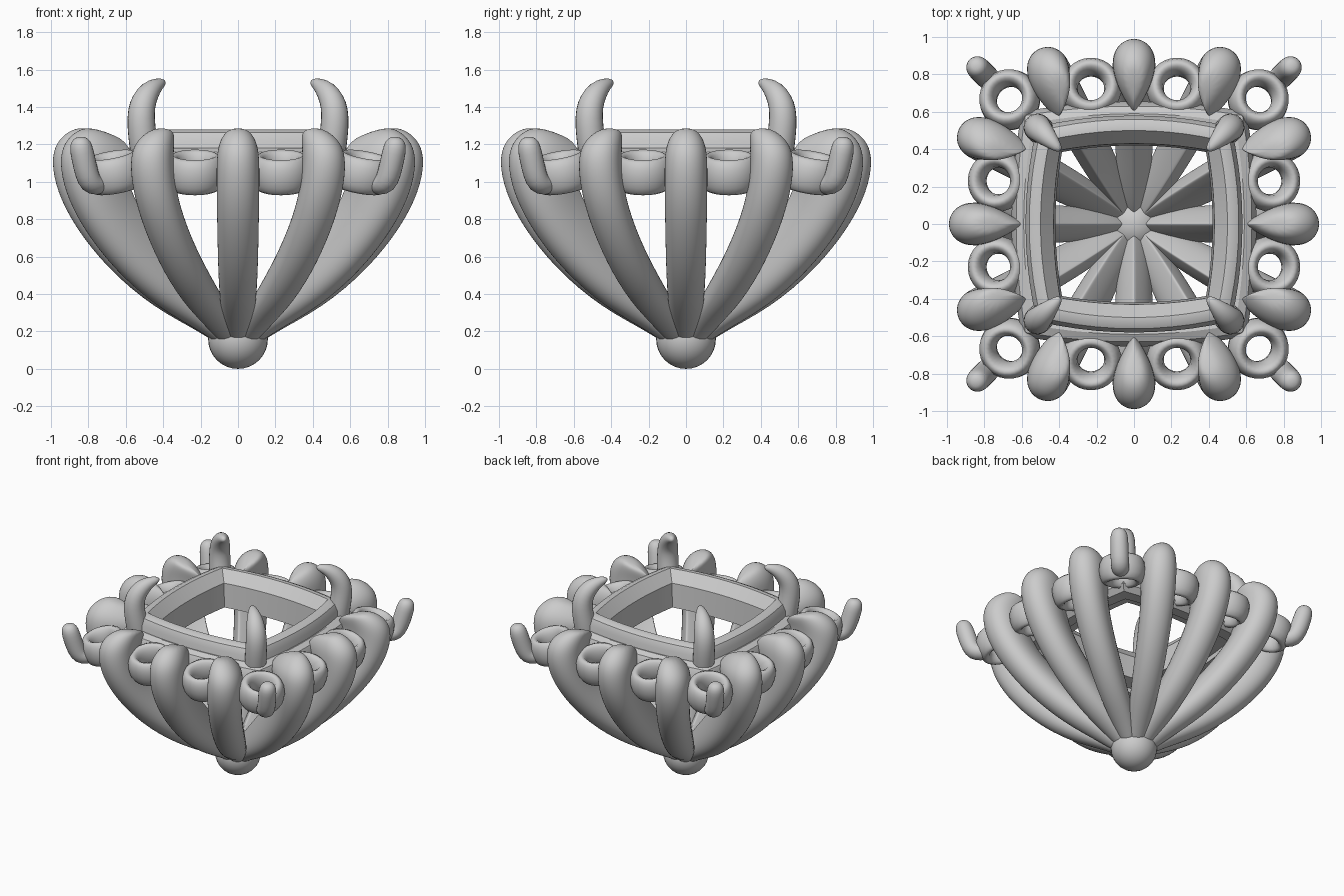
import bpy, bmesh
from math import sin, cos, pi, sqrt, radians
from mathutils import Vector, Matrix

if "Cube" in bpy.data.objects:
    bpy.data.objects.remove(bpy.data.objects["Cube"])


def loft(name, rings, closed=False, subsurf=0):
    """Skin a list of equal-length point rings; closed joins last ring to first."""
    bm = bmesh.new()
    vs = [[bm.verts.new(p) for p in r] for r in rings]
    n = len(vs[0])
    pairs = list(zip(vs, vs[1:])) + ([(vs[-1], vs[0])] if closed else [])
    for a, b in pairs:
        for i in range(n):
            j = (i + 1) % n
            bm.faces.new((a[i], a[j], b[j], b[i]))
    if not closed:
        bm.faces.new(vs[0])
        bm.faces.new(vs[-1])
    bmesh.ops.recalc_face_normals(bm, faces=bm.faces)
    me = bpy.data.meshes.new(name)
    bm.to_mesh(me)
    bm.free()
    ob = bpy.data.objects.new(name, me)
    bpy.context.collection.objects.link(ob)
    finish(ob, 180 if subsurf else 30)
    if subsurf:
        m = ob.modifiers.new("smooth", 'SUBSURF')
        m.levels = m.render_levels = subsurf
    return ob


def finish(ob, angle=180):
    bpy.ops.object.select_all(action='DESELECT')
    ob.select_set(True)
    bpy.context.view_layer.objects.active = ob
    if angle == 180:
        bpy.ops.object.shade_smooth()
    else:
        bpy.ops.object.shade_smooth_by_angle(angle=radians(angle))


def turned(rings, k):
    m = Matrix.Rotation(k * pi / 2, 3, 'Z')
    return [[m @ Vector(p) for p in r] for r in rings]


# Rib stations: outer radius, outer z, inner radius, inner z, half width
STATIONS = [
    (0.04, 0.08, 0.00, 0.22, 0.05), (0.20, 0.195, 0.08, 0.34, 0.085),
    (0.45, 0.32, 0.25, 0.52, 0.105), (0.70, 0.53, 0.44, 0.72, 0.113),
    (0.88, 0.76, 0.57, 0.89, 0.117), (0.975, 0.95, 0.61, 1.01, 0.12),
    (1.005, 1.11, 0.59, 1.10, 0.12), (0.98, 1.21, 0.59, 1.15, 0.112),
    (0.91, 1.275, 0.61, 1.19, 0.085), (0.83, 1.297, 0.66, 1.24, 0.045)]


def rib_rings(slope, lean, scale):
    """Teardrop sections swept up and outward, ending in a rounded cap."""
    side = Vector((1, -lean, 0)).normalized()
    rings = []
    for ro, zo, ri, zi, hw in STATIONS:
        ro, ri = ro * scale, ri * scale
        o = Vector((slope * ro, ro, zo))
        i = o + Vector((-lean * (ro - ri), ri - ro, zi - zo))
        ring = []
        for s in range(14):
            th = 2 * pi * s / 14
            w = 1.3 * sin(th) * abs(cos(th / 2))
            ring.append(o.lerp(i, (1 - cos(th)) / 2) + side * hw * w)
        rings.append(ring)
    return rings


def tube_rings(path, n=12):
    """Round sections along a path in the diagonal x=y plane: (offset, z, radius)."""
    pts = [Vector((d, d, z)) for d, z, r in path]
    side = Vector((1, -1, 0)).normalized()
    rings = []
    for i, p in enumerate(pts):
        t = (pts[min(i + 1, len(pts) - 1)] - pts[max(i - 1, 0)]).normalized()
        up, r = side.cross(t), path[i][2]
        rings.append([p + r * (side * cos(2 * pi * s / n) + up * sin(2 * pi * s / n))
                      for s in range(n)])
    return rings


def bowed_square(mid, corner, z, n=10):
    """Square loop with gently bowed sides."""
    pts = []
    for k in range(4):
        for i in range(n):
            u = -1 + 2 * i / n
            p = Vector((u * corner, -(corner + (mid - corner) * (1 - u * u)), z))
            pts.append(Matrix.Rotation(k * pi / 2, 3, 'Z') @ p)
    return pts


# Bottom ball where the ribs meet
bpy.ops.mesh.primitive_uv_sphere_add(segments=32, ring_count=16, radius=0.16, location=(0, 0, 0.16))
bpy.context.object.name = "bottom_ball"
finish(bpy.context.object)

# Seat frame around the opening
loft("seat_frame", [bowed_square(*p) for p in (
    (0.58, 0.52, 1.00), (0.58, 0.52, 1.22), (0.56, 0.50, 1.265), (0.53, 0.475, 1.28),
    (0.50, 0.45, 1.28), (0.43, 0.395, 1.20), (0.42, 0.385, 1.02))], closed=True)

# Lower rail carrying the loops
loft("gallery_rail", [bowed_square(*p) for p in (
    (0.62, 0.57, 0.96), (0.655, 0.60, 1.00), (0.655, 0.60, 1.11), (0.63, 0.58, 1.16),
    (0.59, 0.54, 1.18), (0.53, 0.48, 1.17), (0.53, 0.48, 0.97))], closed=True)


def loop(name, x, y, k, aim):
    """Thick ring tilted outward toward the aim angle."""
    bpy.ops.mesh.primitive_torus_add(major_segments=28, minor_segments=12,
                                     major_radius=0.117, minor_radius=0.046)
    ob = bpy.context.object
    ob.name = name
    ob.matrix_world = (Matrix.Rotation(k * pi / 2, 4, 'Z') @ Matrix.Translation((x, y, 1.05))
                       @ Matrix.Rotation(aim, 4, 'Z') @ Matrix.Rotation(radians(-14), 4, 'X')
                       @ Matrix.Diagonal((1, 1, 2.1, 1)))
    finish(ob)


for k in range(4):
    # Three ribs per side
    loft(f"middle_rib_{k}", turned(rib_rings(0, 0, 1.0), k), subsurf=2)
    loft(f"outer_rib_left_{k}", turned(rib_rings(-0.505, -0.17, 0.955), k), subsurf=2)
    loft(f"outer_rib_right_{k}", turned(rib_rings(0.505, 0.17, 0.955), k), subsurf=2)
    # Loops between the ribs and at the corner
    loop(f"loop_left_{k}", -0.23, 0.725, k, 0)
    loop(f"loop_right_{k}", 0.23, 0.725, k, 0)
    loop(f"corner_loop_{k}", 0.665, 0.665, k, -pi / 4)
    # Corner peg bending upward
    loft(f"corner_peg_{k}", turned(tube_rings([
        (0.72, 1.00, 0.055), (0.755, 0.985, 0.064), (0.79, 0.995, 0.066), (0.808, 1.04, 0.066),
        (0.828, 1.13, 0.066), (0.840, 1.19, 0.064), (0.846, 1.225, 0.048), (0.848, 1.24, 0.02)]), k),
        subsurf=1)
    # Inward-curling claw
    loft(f"claw_{k}", turned(tube_rings([
        (0.49, 1.05, 0.075), (0.505, 1.20, 0.08), (0.518, 1.30, 0.078), (0.518, 1.38, 0.076),
        (0.502, 1.44, 0.07), (0.470, 1.49, 0.058), (0.430, 1.522, 0.038), (0.39, 1.535, 0.016)]), k),
        subsurf=1)
